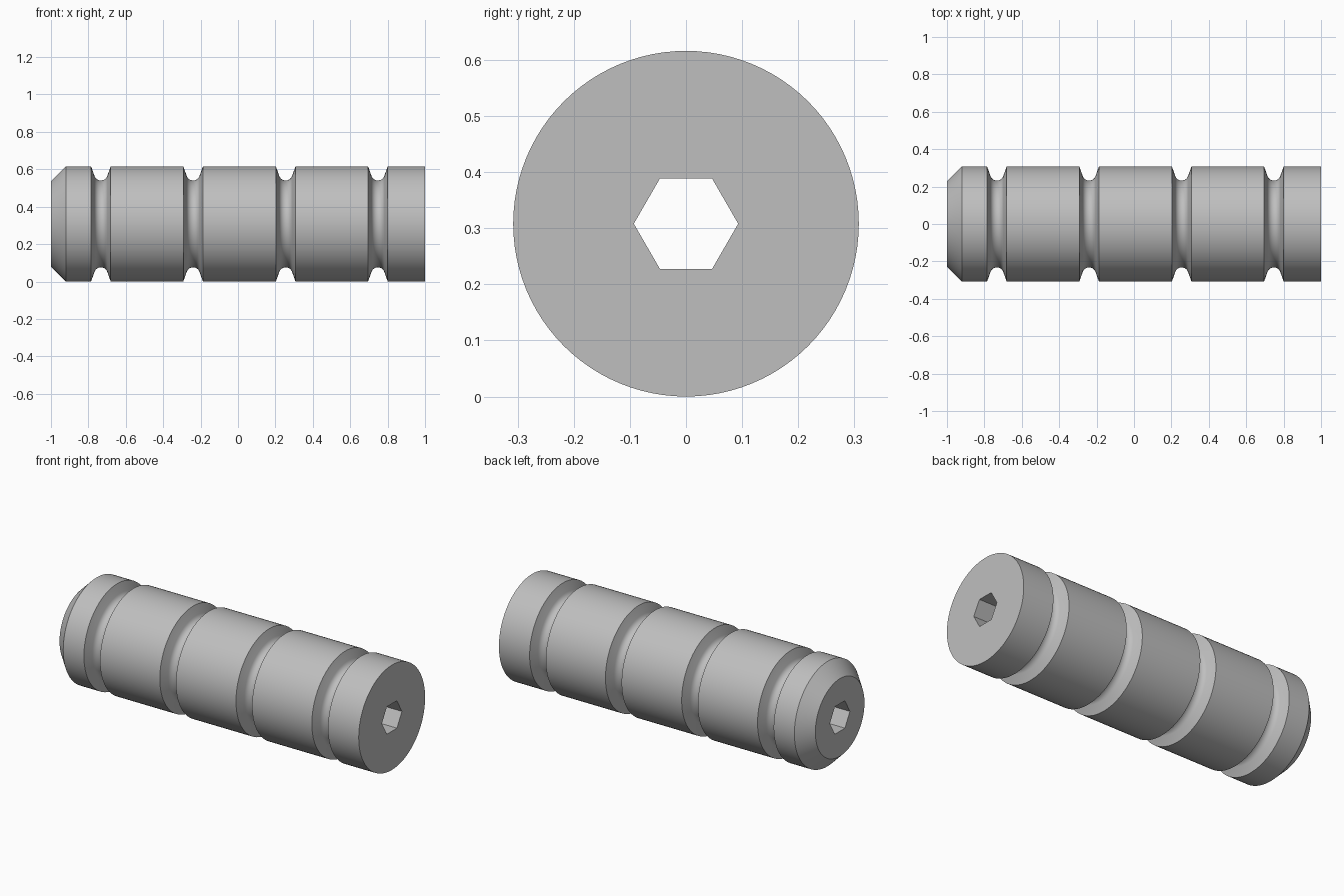
import bpy, bmesh, math

if "Cube" in bpy.data.objects:
    bpy.data.objects.remove(bpy.data.objects["Cube"])

SEGMENTS = 96
RADIUS = 0.308
HEX_RADIUS = 0.093          # centre to corner of the hexagonal bore
GROOVES = [-0.733, -0.24, 0.255, 0.748]

steel = bpy.data.materials.new("grey steel")
steel.diffuse_color = (0.52, 0.52, 0.52, 1.0)
steel.use_nodes = True
steel.node_tree.nodes["Principled BSDF"].inputs["Base Color"].default_value = steel.diffuse_color


def groove_profile(centre):
    """Sloped walls running into a round groove bottom."""
    points = [(centre - 0.0525, RADIUS)]
    for i in range(13):
        a = math.radians(-71 + 142 * i / 12)
        points.append((centre + 0.036 * math.sin(a), 0.268 - 0.036 * math.cos(a)))
    points.append((centre + 0.0525, RADIUS))
    return points


def hex_distance(angle):
    """Distance from the axis to the hexagon wall, corners on the y axis."""
    local = angle % (math.pi / 3) - math.pi / 6
    return HEX_RADIUS * math.cos(math.pi / 6) / math.cos(local)


# Outer profile from the chamfered end to the plain end
profile = [(-1.0, 0.228), (-0.92, RADIUS)]
for g in GROOVES:
    profile += groove_profile(g)
profile.append((1.0, RADIUS))

# Spin the profile, then close it through the hexagonal bore
bm = bmesh.new()
angles = [2 * math.pi * i / SEGMENTS for i in range(SEGMENTS)]


def ring(x, radius_at):
    return [bm.verts.new((x, radius_at(a) * math.cos(a),
                          RADIUS + radius_at(a) * math.sin(a))) for a in angles]


rings = [ring(x, lambda a, r=r: r) for x, r in profile]
rings += [ring(1.0, hex_distance), ring(-1.0, hex_distance)]
for k, here in enumerate(rings):
    there = rings[(k + 1) % len(rings)]
    for i in range(SEGMENTS):
        j = (i + 1) % SEGMENTS
        bm.faces.new((here[i], here[j], there[j], there[i]))
bmesh.ops.recalc_face_normals(bm, faces=bm.faces)

mesh = bpy.data.meshes.new("grooved_pin")
bm.to_mesh(mesh)
bm.free()
mesh.materials.append(steel)
pin = bpy.data.objects.new("grooved_pin", mesh)
bpy.context.collection.objects.link(pin)

# Smooth curved surfaces, keep rims and bore corners sharp
bpy.context.view_layer.objects.active = pin
pin.select_set(True)
bpy.ops.object.shade_smooth_by_angle(angle=math.radians(30))
